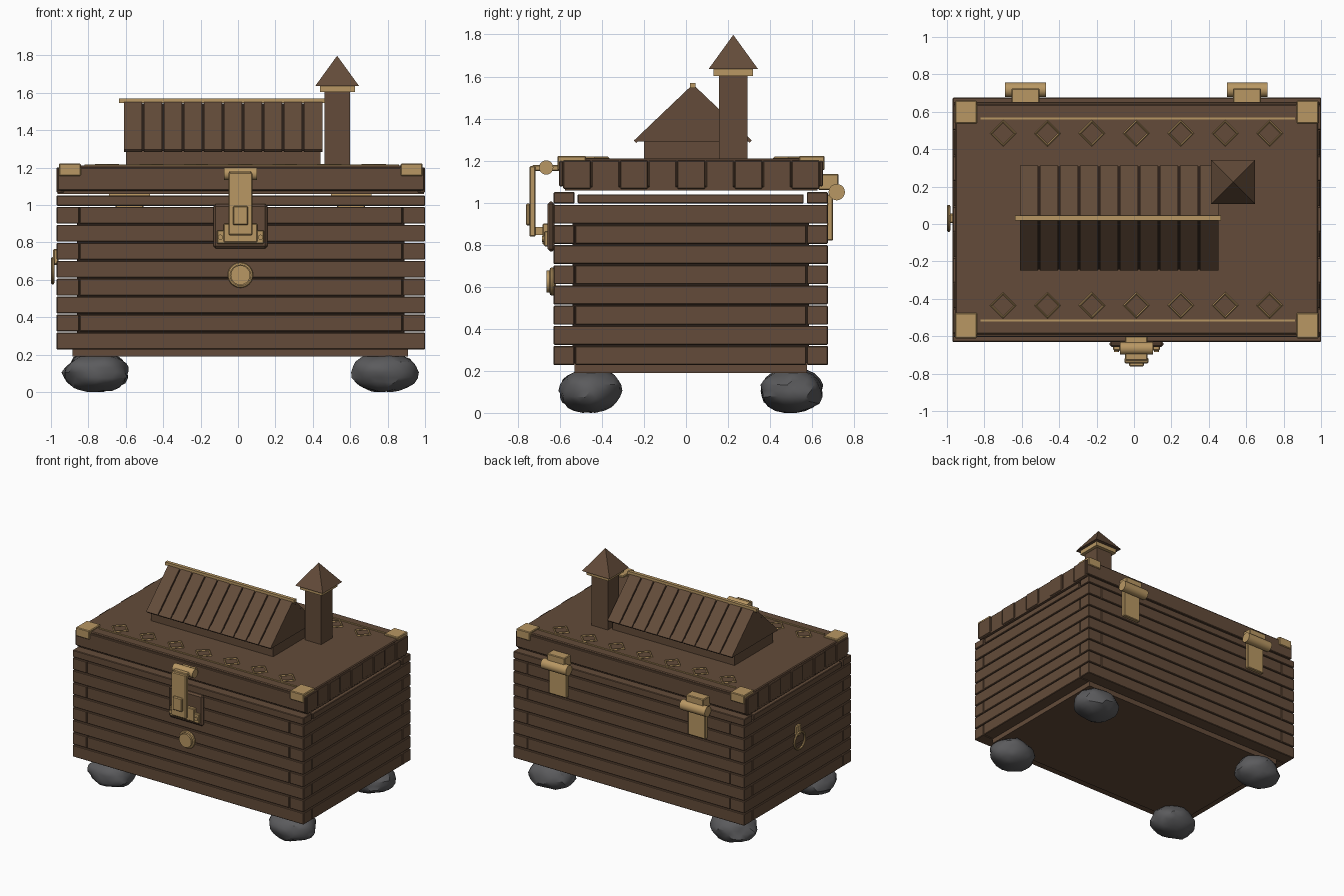
import bpy, bmesh, math
from mathutils import Matrix, Vector, noise

old = bpy.data.objects.get("Cube")
if old:
    bpy.data.objects.remove(old, do_unlink=True)


def material(name, rgb):
    m = bpy.data.materials.new(name)
    m.use_nodes = True
    m.diffuse_color = (*rgb, 1)
    bsdf = next(n for n in m.node_tree.nodes if n.type == 'BSDF_PRINCIPLED')
    bsdf.inputs["Base Color"].default_value = (*rgb, 1)
    bsdf.inputs["Roughness"].default_value = 0.8
    return m


WOOD = material("brown wood", (0.125, 0.071, 0.041))
DARK = material("dark gap", (0.022, 0.013, 0.009))
GOLD = material("aged gold", (0.48, 0.31, 0.125))
STONE = material("grey stone", (0.105, 0.105, 0.11))


def finish(name, bm, mat, bevel=0):
    bmesh.ops.recalc_face_normals(bm, faces=bm.faces)
    mesh = bpy.data.meshes.new(name)
    bm.to_mesh(mesh)
    bm.free()
    mesh.materials.append(mat)
    obj = bpy.data.objects.new(name, mesh)
    bpy.context.collection.objects.link(obj)
    if bevel:
        mod = obj.modifiers.new("soft edges", 'BEVEL')
        mod.width, mod.segments = bevel, 1
    return obj


def boxes(name, mat, spans, bevel=0):
    """One object from boxes, each given as (x0, x1, y0, y1, z0, z1)."""
    bm = bmesh.new()
    for x0, x1, y0, y1, z0, z1 in spans:
        mid = Vector((x0 + x1, y0 + y1, z0 + z1)) / 2
        size = Matrix.Diagonal((x1 - x0, y1 - y0, z1 - z0, 1))
        bmesh.ops.create_cube(bm, size=1, matrix=Matrix.Translation(mid) @ size)
    return finish(name, bm, mat, bevel)


def rod(name, mat, mid, radius, length, axis, sides=20, tip=None, bevel=0):
    """Cylinder or cone along an axis."""
    bm = bmesh.new()
    turn = Vector((0, 0, 1)).rotation_difference(Vector(axis)).to_matrix().to_4x4()
    bmesh.ops.create_cone(bm, cap_ends=True, segments=sides, radius1=radius,
                          radius2=radius if tip is None else tip, depth=length,
                          matrix=Matrix.Translation(mid) @ turn)
    return finish(name, bm, mat, bevel)


def smooth(obj):
    bpy.ops.object.select_all(action='DESELECT')
    obj.select_set(True)
    bpy.context.view_layer.objects.active = obj
    bpy.ops.object.shade_smooth_by_angle()


def ring(name, mid, major, minor, sides, rot=(0, 0, 0), minor_sides=4):
    bpy.ops.mesh.primitive_torus_add(location=mid, rotation=rot, major_radius=major,
                                     minor_radius=minor, major_segments=sides,
                                     minor_segments=minor_sides)
    obj = bpy.context.object
    obj.name = name
    obj.data.materials.append(GOLD)
    return obj


# Chest body: interlocking planks, laid in rows
L, R, F, B = -0.97, 1.0, -0.63, 0.675
ENDX, ENDY, GAP = 0.12, 0.1, 0.003
planks = []
for row in range(9):
    z0 = 0.225 + row * 0.096 + GAP
    z1 = 1.05 if row == 8 else z0 + 0.096 - 2 * GAP
    inx, iny = (0, ENDY + GAP) if row % 2 == 0 else (ENDX + GAP, 0)
    for y in (F, B - ENDY):
        planks.append((L + inx, R - inx, y, y + ENDY, z0, z1))
    if row == 8:
        iny, z1 = 0.115, 1.04
    for x in (L, R - ENDX):
        planks.append((x, x + ENDX, F + iny, B - iny, z0, z1))
boxes("body_planks", WOOD, planks, 0.004)
li, ri, fi, bi = L + ENDX - 0.01, R - ENDX + 0.01, F + ENDY - 0.01, B - ENDY + 0.01
boxes("body_lining", DARK, [
    (li, li + 0.02, fi, bi, 0.23, 0.99), (ri - 0.02, ri, fi, bi, 0.23, 0.99),
    (li, ri, fi, fi + 0.02, 0.23, 0.99), (li, ri, bi - 0.02, bi, 0.23, 0.99)])
boxes("body_floor", WOOD, [(-0.885, 0.91, -0.53, 0.575, 0.19, 0.24)])

# Stone feet
for side, x in (("right", -0.757), ("left", 0.785)):
    for end, y in (("front", -0.455), ("back", 0.503)):
        bm = bmesh.new()
        bmesh.ops.create_icosphere(bm, subdivisions=3, radius=1)
        for v in bm.verts:
            d = v.co.normalized()
            k = 0.98 + 0.13 * noise.noise(d * 1.8 + Vector((x, y, 3)) * 5)
            k += 0.05 * noise.noise(d * 5 + Vector((y, x, 1)))
            v.co = Vector((x + d.x * k * 0.178, y + d.y * k * 0.152,
                           max(0, 0.105 + d.z * k * 0.108)))
        smooth(finish(f"{end}_{side}_stone_foot", bm, STONE))

# Lid: slab, skirting strips and end boards
boxes("lid", WOOD, [(-0.955, 0.985, -0.59, 0.64, 1.075, 1.21)], 0.006)
boxes("lid_lower_strip", WOOD, [(-0.965, 0.995, -0.575, 0.625, 1.058, 1.074)])
boxes("lid_long_boards", WOOD, [(-0.965, 0.995, -0.603, -0.585, 1.078, 1.198),
                                (-0.965, 0.995, 0.635, 0.652, 1.078, 1.198)], 0.004)
ends = []
for i in range(9):
    y = -0.585 + i * 0.136
    deep = 0.015 if i % 2 == 0 else 0.009
    ends.append((-0.955 - deep, -0.93, y, y + 0.132, 1.066, 1.2))
    ends.append((0.96, 0.985 + deep, y, y + 0.132, 1.066, 1.2))
boxes("lid_end_boards", WOOD, ends, 0.004)

# Gold corner caps and inlaid trim on the lid
caps = []
for x0, x1 in ((-0.957, -0.84), (0.87, 0.987)):
    for y0, y1 in ((-0.612, -0.475), (0.537, 0.66)):
        caps.append((x0, x1, y0, y1, 1.155, 1.222))
boxes("corner_caps", GOLD, caps, 0.005)
boxes("lid_trim_lines", GOLD, [(-0.82, 0.86, y - 0.005, y + 0.005, 1.205, 1.217)
                               for y in (-0.515, 0.565)])
for y in (-0.435, 0.485):
    for i in range(7):
        ring("lid_diamond", (-0.7 + i * 0.2375, y, 1.212), 0.064, 0.007, 4)

# Small house on the lid
boxes("house_wall", WOOD, [(-0.6, 0.44, -0.2, 0.265, 1.2, 1.295)])
RIDGE, EAVE, HALF, MID = 1.552, 1.29, 0.275, 0.033
bm = bmesh.new()
tri = [bm.verts.new((-0.61, MID + dy, z))
       for dy, z in ((-HALF, EAVE), (HALF, EAVE), (0, RIDGE - 0.008))]
face = bm.faces.new(tri)
new = bmesh.ops.extrude_face_region(bm, geom=[face])["geom"]
bmesh.ops.translate(bm, vec=(1.06, 0, 0),
                    verts=[g for g in new if isinstance(g, bmesh.types.BMVert)])
core = finish("roof_core", bm, WOOD)
core.data.materials.append(DARK)
for p in core.data.polygons:
    p.material_index = 1 if p.normal.z > 0.3 else 0

# Roof boards on both slopes
slope = math.hypot(HALF, RIDGE - EAVE)
tilt = math.atan2(RIDGE - EAVE, HALF)
bm = bmesh.new()
for s in (-1, 1):
    for i in range(10):
        x = -0.615 + (i + 0.5) * 0.107
        place = (Matrix.Translation((x, MID + s * HALF / 2, (RIDGE + EAVE) / 2))
                 @ Matrix.Rotation(-s * tilt, 4, 'X')
                 @ Matrix.Diagonal((0.098, slope, 0.016, 1)))
        bmesh.ops.create_cube(bm, size=1, matrix=place)
finish("roof_boards", bm, WOOD)
boxes("roof_ridge", GOLD, [(-0.635, 0.465, MID - 0.013, MID + 0.013, 1.545, 1.57)])

# Chimney
boxes("chimney", WOOD, [(0.463, 0.6, 0.157, 0.292, 1.2, 1.61)])
boxes("chimney_collar", GOLD, [(0.438, 0.625, 0.131, 0.318, 1.603, 1.637)])
top = rod("chimney_cap", WOOD, (0, 0, 0), 0.118 * math.sqrt(2), 0.163, (0, 0, 1), 4, 0)
top.rotation_euler.z = math.pi / 4
top.location = (0.53, 0.225, 1.7165)

# Front latch
CX = 0.013
boxes("lock_plate", WOOD, [(CX - 0.144, CX + 0.144, -0.658, -0.625, 0.768, 1.005)], 0.012)
boxes("lock_base", GOLD, [(CX - 0.126, CX + 0.126, -0.675, -0.65, 0.792, 0.865),
                          (CX - 0.09, CX + 0.09, -0.682, -0.65, 0.8, 0.9)], 0.005)
boxes("latch_strap", GOLD, [(CX - 0.064, CX + 0.064, -0.745, -0.715, 0.838, 1.175),
                            (CX - 0.04, CX + 0.04, -0.762, -0.74, 0.892, 0.995)], 0.006)
boxes("latch_staple", GOLD, [(CX - 0.035, CX + 0.035, -0.73, -0.67, 0.845, 0.885)])
boxes("latch_mount", GOLD, [(CX - 0.06, CX + 0.06, -0.73, -0.59, 1.15, 1.18)], 0.005)
smooth(rod("latch_barrel", GOLD, (CX, -0.665, 1.167), 0.034, 0.175, (1, 0, 0)))
for s in (-1, 1):
    smooth(rod("lock_rivet", GOLD, (CX + s * 0.107, -0.678, 0.828), 0.014, 0.014, (0, 1, 0), 12))

# Round keyhole boss
smooth(rod("boss", GOLD, (CX, -0.64, 0.625), 0.052, 0.045, (0, 1, 0), 24))
smooth(ring("boss_rim", (CX, -0.637, 0.625), 0.056, 0.012, 24, (math.pi / 2, 0, 0), 8))

# Back hinges
for x in (-0.58, 0.605):
    boxes("hinge_leaves", GOLD, [(x - 0.075, x + 0.075, 0.63, 0.725, 1.06, 1.137),
                                 (x - 0.075, x + 0.075, 0.67, 0.7, 0.82, 1.04)], 0.005)
    smooth(rod("hinge_barrel", GOLD, (x, 0.717, 1.05), 0.039, 0.217, (1, 0, 0)))

# Ring handle on the right side
boxes("handle_mount", GOLD, [(-0.988, -0.96, 0.005, 0.055, 0.68, 0.765)], 0.006)
smooth(ring("handle_ring", (-0.991, 0.03, 0.648), 0.064, 0.009, 24,
            (0, math.pi / 2, 0), 8))
